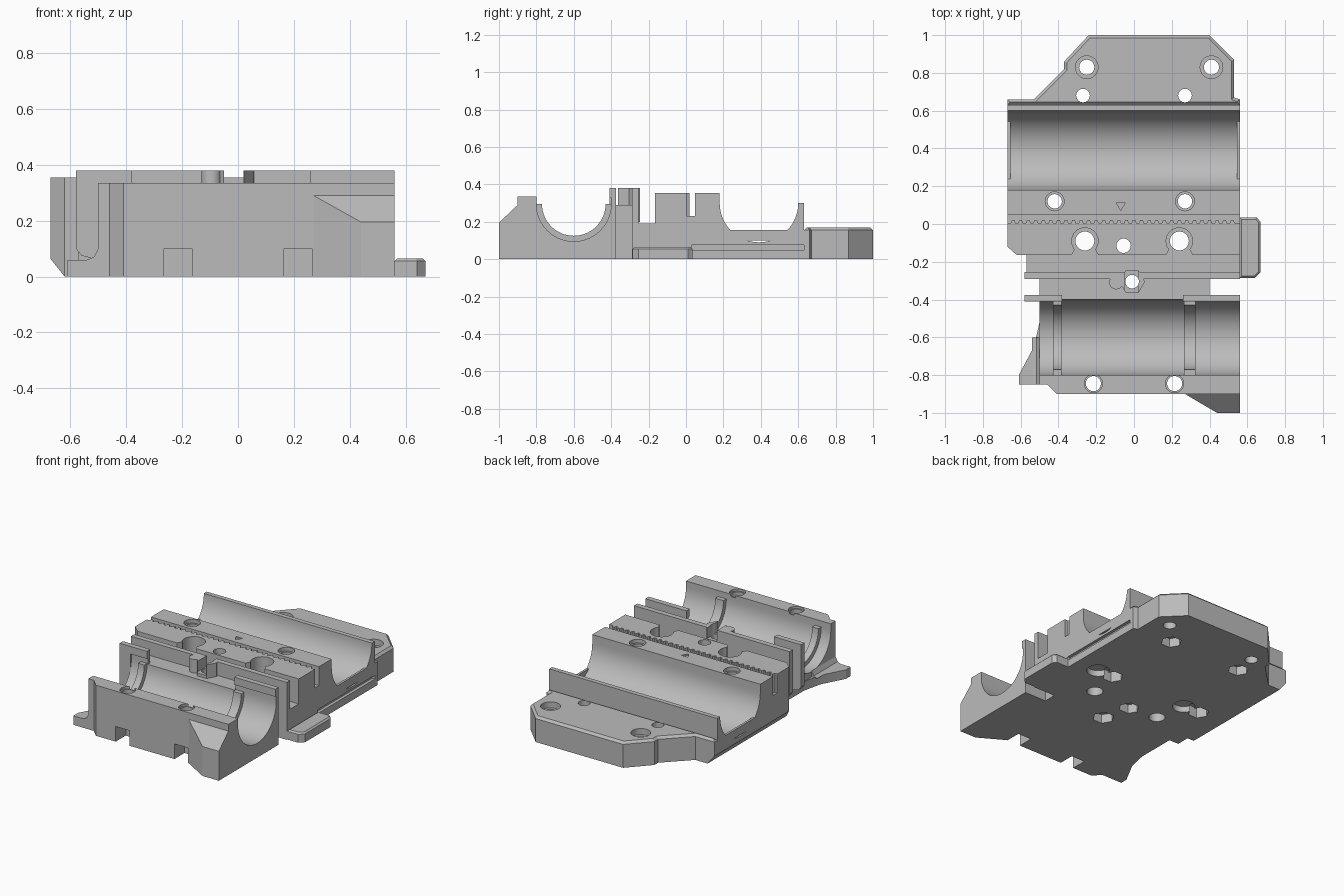
import bpy, bmesh
from math import sin, cos, pi, radians
from mathutils import Vector

cube = bpy.data.objects.get("Cube")
if cube:
    bpy.data.objects.remove(cube)

grey = bpy.data.materials.new("plain_grey")
grey.use_nodes = True
GREY = (0.5, 0.5, 0.5, 1)
grey.diffuse_color = GREY
grey.node_tree.nodes["Principled BSDF"].inputs["Base Color"].default_value = GREY
parts = []


def prism(name, pts, lo, hi, axis="z", bevel=0, part=True):
    """Extrude a 2D outline: x outlines are (y, z), y are (x, z), z are (x, y)."""
    place = {"x": lambda a, b, t: (t, a, b), "y": lambda a, b, t: (a, t, b),
             "z": lambda a, b, t: (a, b, t)}[axis]
    bm = bmesh.new()
    face = bm.faces.new([bm.verts.new(place(a, b, lo)) for a, b in pts])
    ext = bmesh.ops.extrude_face_region(bm, geom=[face])["geom"]
    shift = Vector(place(0, 0, hi - lo))
    for v in ext:
        if isinstance(v, bmesh.types.BMVert):
            v.co += shift
    if bevel:
        top = [e for e in bm.edges if all(abs(v.co.z - hi) < 1e-5 for v in e.verts)]
        bmesh.ops.bevel(bm, geom=top, offset=bevel, segments=1, affect="EDGES")
    bmesh.ops.recalc_face_normals(bm, faces=bm.faces)
    me = bpy.data.meshes.new(name)
    bm.to_mesh(me)
    bm.free()
    me.materials.append(grey)
    ob = bpy.data.objects.new(name, me)
    bpy.context.collection.objects.link(ob)
    if part:
        parts.append(ob)
    return ob


def box(name, x0, x1, y0, y1, z0, z1, part=True):
    return prism(name, [(x0, y0), (x1, y0), (x1, y1), (x0, y1)], z0, z1, part=part)


def ring(cx, cy, r, n=32, start=0.0):
    return [(cx + r * cos(start + 2 * pi * i / n), cy + r * sin(start + 2 * pi * i / n)) for i in range(n)]


def trough(cy, cz, r, n=28):
    """Lower half circle from the front edge to the back edge."""
    return [(cy - r * cos(pi * i / n), cz - r * sin(pi * i / n)) for i in range(n + 1)]


def cut(ob, cutter):
    mod = ob.modifiers.new("cut", "BOOLEAN")
    mod.operation, mod.solver, mod.object = "DIFFERENCE", "EXACT", cutter
    with bpy.context.temp_override(object=ob, active_object=ob):
        bpy.ops.object.modifier_apply(modifier=mod.name)
    bpy.data.objects.remove(cutter)


def cut_box(ob, *size):
    cut(ob, box("cutter", *size, part=False))


def cut_prism(ob, *args, **kw):
    cut(ob, prism("cutter", *args, part=False, **kw))


def hole(ob, x, y, r, z0=-0.1, z1=0.6, sides=32):
    cut_prism(ob, ring(x, y, r, sides), z0, z1)


# Front clamp with one round trough
FY, FZ, FR = -0.6, 0.295, 0.2
front = prism("front_clamp", [(-0.9, 0), (-0.9, 0.335), (FY - FR, 0.335)] + trough(FY, FZ, FR)
              + [(FY + FR, 0.33), (-0.41, 0.33), (-0.41, 0.38), (-0.375, 0.38), (-0.375, 0)],
              -0.5, 0.56, "x")
cut_box(front, -0.38, 0.26, -0.45, -0.3, 0.29, 0.5)
cut_prism(front, [(-0.6, -0.95), (-0.41, -0.95), (-0.41, -0.9), (-0.46, -0.85), (-0.6, -0.85)], -0.1, 0.5)
for x in (-0.215, 0.215):
    hole(front, x, -0.845, 0.04)
    hole(front, x, -0.845, 0.048, 0.32)
    cut_box(front, x - 0.05, x + 0.05, -0.95, -0.795, -0.1, 0.1)

# Retaining ribs inside the front trough
for i, (x0, x1) in enumerate([(-0.43, -0.385), (0.265, 0.325)]):
    prism(f"trough_rib_{i + 1}", trough(FY, FZ, FR + 0.01) + trough(FY, FZ, FR - 0.03)[::-1], x0, x1, "x")

# Sloping buttress on the front left corner
buttress = prism("front_buttress", [(0.27, -0.9), (0.44, -1), (0.56, -1), (0.56, -0.9)], 0, 0.29)
for v in buttress.data.vertices:
    if v.co.y < -0.95 and v.co.z > 0.1:
        v.co.z = 0.195

# Side foot on the right of the clamp
prism("right_foot", [(-0.61, -0.85), (-0.5, -0.85), (-0.5, -0.52), (-0.53, -0.65), (-0.61, -0.8)], 0, 0.06)
prism("right_foot_fillet", [(-0.5, 0.06), (-0.5, 0.1), (-0.515, 0.07), (-0.54, 0.06)], -0.85, -0.6, "y")

# Bridge, cross wall and their ears
bridge = box("bridge", -0.5, 0.4, -0.375, -0.29, 0, 0.29)
wall = box("cross_wall", -0.5, 0.56, -0.29, -0.255, 0, 0.38)
for name, y0, y1 in (("front_ear", -0.41, -0.375), ("rear_ear", -0.29, -0.255)):
    prism(name, [(-0.5, 0.06), (-0.5, 0.38), (-0.58, 0.38), (-0.58, 0.1), (-0.56, 0.075)], y0, y1, "y")

# Screw boss on the bridge, split in two
boss = prism("screw_boss", ring(-0.01, -0.305, 0.068, 6), 0.2, 0.38)
prism("round_post", ring(-0.095, -0.31, 0.036), 0.2, 0.38)
for ob in (wall, boss):
    cut_box(ob, -0.05, 0.02, -0.42, -0.2, 0.31, 0.5)
ledge = box("ledge", -0.57, 0.56, -0.255, -0.165, 0, 0.19)
for ob in (bridge, wall, boss, ledge):
    hole(ob, -0.01, -0.305, 0.036)
    hole(ob, -0.01, -0.305, 0.068, -0.1, 0.06, 6)

# Middle block, rear trough and rear lip share one profile
RY, RZ, RR = 0.39, 0.3, 0.21
middle = prism("rear_clamp", [(-0.165, 0), (-0.165, 0.355), (0.003, 0.355), (0.003, 0.23), (0.047, 0.23),
                              (0.047, 0.355), (RY - RR, 0.355)] + trough(RY, RZ, RR)
               + [(0.63, 0.3), (0.63, 0), ], -0.67, 0.56, "x")
for x in (-0.26, 0.24):
    hole(middle, x, -0.09, 0.05)
    hole(middle, x, -0.09, 0.07, 0.19)
    cut_prism(middle, [(x - 0.08, -0.18), (x + 0.08, -0.18), (x + 0.045, -0.12), (x - 0.045, -0.12)], 0.19, 0.5)
hole(middle, -0.055, -0.115, 0.038)
hole(middle, -0.055, -0.115, 0.065, -0.1, 0.06, 6)
for x in (-0.42, 0.27):
    hole(middle, x, 0.12, 0.038)
    hole(middle, x, 0.12, 0.05, 0.33)
    hole(middle, x, 0.12, 0.065, -0.1, 0.07, 6)
    hole(middle, x + 0.12, 0.12, 0.07, -0.1, 0.04)
cut_prism(middle, ring(-0.07, 0.1, 0.028, 3, -pi / 2), 0.345, 0.4)
cut_prism(middle, [(-0.7, 0.1), (-0.7, -0.05), (-0.58, -0.05)], -0.3, 0.8, axis="y")
cut_prism(middle, [(-0.7, -0.2), (-0.62, -0.2), (-0.62, -0.165), (-0.67, -0.12), (-0.7, -0.12)], -0.1, 0.5)
cut_box(middle, 0.54, 0.6, 0.03, 0.7, 0.05, 0.075)

# Low stops at both ends of the rear trough
for i, x in enumerate((-0.67, 0.545)):
    box(f"trough_stop_{i + 1}", x, x + 0.015, 0.235, 0.545, 0.1, 0.155)

# Belt teeth along the slot
for i in range(30):
    x = -0.655 + 0.04 * i
    prism(f"belt_tooth_{i + 1}", [(x, 0), (x + 0.03, 0), (x + 0.022, 0.02), (x + 0.008, 0.02)], 0.22, 0.355)

# Rear mounting plate with chamfered rim
plate = prism("rear_plate", [(-0.67, 0.63), (-0.67, 0.66), (-0.53, 0.66), (-0.37, 0.82), (-0.37, 0.86),
                             (-0.24, 1), (0.4, 1), (0.53, 0.87), (0.53, 0.67), (0.56, 0.66), (0.56, 0.63)],
              0, 0.17, bevel=0.015)
cut_prism(plate, [(-0.7, 0.1), (-0.7, -0.05), (-0.58, -0.05)], 0.5, 0.8, axis="y")
for x in (-0.25, 0.41):
    hole(plate, x, 0.83, 0.04)
    hole(plate, x, 0.83, 0.06, 0.13)
for x in (-0.27, 0.27):
    hole(plate, x, 0.68, 0.036)
    hole(plate, x, 0.68, 0.065, -0.1, 0.06, 6)
    hole(middle, x, 0.68, 0.065, -0.1, 0.06, 6)

# Side tab on the left
prism("left_tab", [(0.56, -0.285), (0.64, -0.285), (0.67, -0.255), (0.67, 0.01), (0.65, 0.035), (0.56, 0.035)],
      0, 0.065, bevel=0.01)

# Smooth the round walls, keep the corners sharp
for ob in parts:
    ob.select_set(True)
bpy.context.view_layer.objects.active = front
bpy.ops.object.shade_smooth_by_angle(angle=radians(25))
